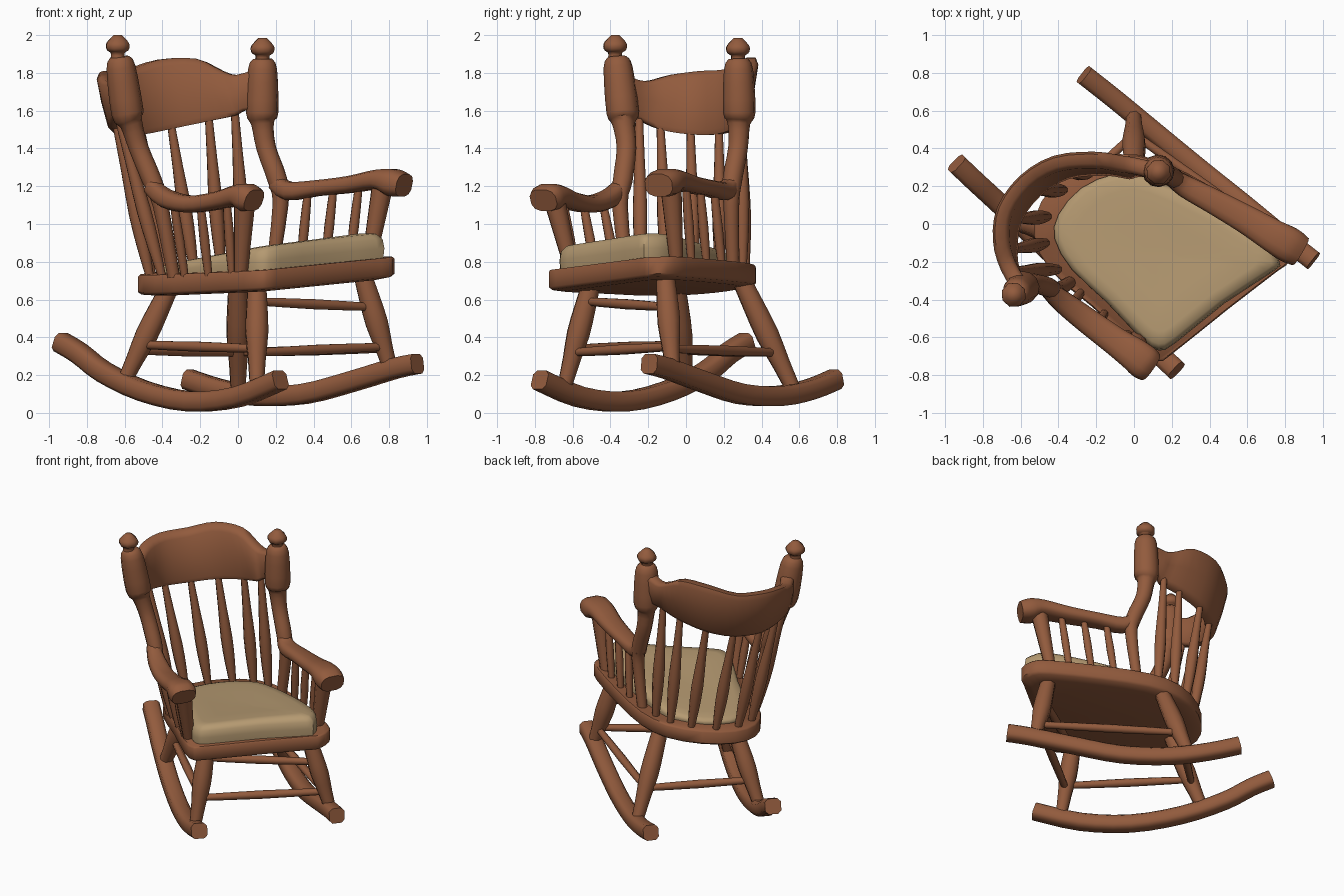
import bpy, bmesh, math
from mathutils import Vector

def material(name, col):
    m = bpy.data.materials.new(name)
    m.diffuse_color = (*col, 1)
    return m

WOOD = material("warm brown wood", (0.29, 0.105, 0.047))
CLOTH = material("tan cushion cloth", (0.46, 0.32, 0.165))
FORWARD = Vector((0.755, -0.656, 0))      # the chair stands turned on the grid

def finish(bm, name, mat, angle=50):
    bmesh.ops.recalc_face_normals(bm, faces=bm.faces[:])
    me = bpy.data.meshes.new(name)
    bm.to_mesh(me)
    bm.free()
    ob = bpy.data.objects.new(name, me)
    bpy.context.collection.objects.link(ob)
    me.materials.append(mat)
    bpy.ops.object.select_all(action='DESELECT')
    ob.select_set(True)
    bpy.context.view_layer.objects.active = ob
    bpy.ops.object.shade_smooth_by_angle(angle=math.radians(angle))
    return ob

def spline(pts, steps, closed=False):
    """Catmull-Rom through points of any dimension."""
    n, out = len(pts), []
    get = lambda i: Vector(pts[i % n] if closed else pts[max(0, min(n - 1, i))])
    for i in range(n if closed else n - 1):
        a, b, c, d = (get(i + k) for k in (-1, 0, 1, 2))
        for s in range(steps):
            t = s / steps
            out.append(0.5 * (2 * b + (c - a) * t + (2 * a - 5 * b + 4 * c - d) * t * t
                              + (3 * b - a - 3 * c + d) * t ** 3))
    if not closed:
        out.append(get(n - 1))
    return out

def skin(bm, rings):
    loops = [[bm.verts.new(v) for v in r] for r in rings]
    n = len(loops[0])
    for a, b in zip(loops, loops[1:]):
        for i in range(n):
            bm.faces.new((a[i], a[(i + 1) % n], b[(i + 1) % n], b[i]))
    bm.faces.new(loops[0][::-1])
    bm.faces.new(loops[-1])

def tube(name, pts, steps=3, sides=12, power=1.0, ref=Vector((0, 0, 1))):
    """Sweep along points (x, y, z, half width, half height)."""
    path = spline(pts, steps)
    rings = []
    for i, p in enumerate(path):
        step = path[min(i + 1, len(path) - 1)] - path[max(i - 1, 0)]
        t = Vector(step[:3]).normalized()
        side = t.cross(ref).normalized()
        up = side.cross(t)
        ring = []
        for k in range(sides):
            a = 2 * math.pi * (k + 0.5) / sides
            c, s = (math.copysign(abs(f(a)) ** power, f(a)) for f in (math.cos, math.sin))
            ring.append(Vector(p[:3]) + side * c * p[3] + up * s * p[4])
        rings.append(ring)
    bm = bmesh.new()
    skin(bm, rings)
    return finish(bm, name, WOOD)

def rod(name, a, b, profile):
    """Turned rod from a to b; profile is (fraction, radius) pairs."""
    a, b = Vector(a), Vector(b)
    upright = abs((b - a).normalized().z) > 0.6
    return tube(name, [(*a.lerp(b, t), r * 1.06, r * 1.06) for t, r in profile], 2, 8,
                ref=FORWARD if upright else Vector((0, 0, 1)))

def seat_z(x, y):
    return 0.721 + 0.074 * x + 0.035 * y

# Rockers
tube("left_rocker", [(x, y, z, 0.058, 0.055) for x, y, z in (
    (-0.94, 0.32, 0.375), (-0.84, 0.225, 0.315), (-0.71, 0.105, 0.215), (-0.5, -0.095, 0.115),
    (-0.25, -0.33, 0.06), (0, -0.565, 0.085), (0.225, -0.775, 0.175))], sides=8, power=0.6)
tube("right_rocker", [(x, y, z, 0.056, 0.055) for x, y, z in (
    (-0.265, 0.79, 0.178), (-0.1, 0.66, 0.125), (0.1, 0.495, 0.09), (0.35, 0.29, 0.1),
    (0.6, 0.09, 0.165), (0.83, -0.1, 0.235), (0.95, -0.195, 0.26))], sides=8, power=0.6)

# Legs: (top, foot)
LEGS = {"left_front": ((0.1, -0.5, 0.69), (0.1, -0.64, 0.15)),
        "right_front": ((0.66, -0.11, 0.73), (0.81, -0.07, 0.22)),
        "left_back": ((-0.36, -0.05, 0.67), (-0.61, 0.0, 0.15)),
        "right_back": ((0.0, 0.29, 0.71), (0.0, 0.575, 0.11))}
for n, (a, b) in LEGS.items():
    rod(n + "_leg", a, b, ((0, 0.048), (0.25, 0.056), (0.5, 0.06), (0.75, 0.047), (1, 0.038)))

# Stretchers, placed by height on the legs
def on_leg(n, z):
    a, b = map(Vector, LEGS[n])
    return a.lerp(b, (a.z - z) / (a.z - b.z))

BAR = ((0, 0.021), (0.5, 0.027), (1, 0.021))
for n, l1, z1, l2, z2 in (("front_low", "left_front", 0.32, "right_front", 0.35),
                          ("front_high", "left_front", 0.59, "right_front", 0.56),
                          ("back", "left_back", 0.33, "right_back", 0.32),
                          ("left", "left_back", 0.36, "left_front", 0.34),
                          ("right", "right_back", 0.32, "right_front", 0.34)):
    rod(n + "_stretcher", on_leg(l1, z1), on_leg(l2, z2), BAR)

# Seat board
outline = spline([(0.82, -0.2), (0.82, -0.1), (0.74, -0.01), (0.44, 0.18), (0.14, 0.335), (-0.1, 0.37),
                  (-0.33, 0.28), (-0.49, 0.12), (-0.53, -0.06), (-0.44, -0.25), (-0.22, -0.44),
                  (0.03, -0.67), (0.13, -0.725), (0.2, -0.69), (0.5, -0.45), (0.76, -0.25)], 2, True)

def ring(pts, scale, height):
    c = Vector((0.14, -0.17))
    out = []
    for p in pts:
        q = c + (p - c) * scale
        out.append(Vector((q.x, q.y, seat_z(q.x, q.y) + height(q))))
    return out

bm = bmesh.new()
skin(bm, [ring(outline, s, lambda q, h=h: h) for s, h in
          ((0.86, -0.065), (0.97, -0.055), (1, -0.04), (1, 0.04), (0.985, 0.05))])
finish(bm, "seat", WOOD)

# Cushion, thick at the front and thin at the back
pad = spline([(0.77, -0.2), (0.705, -0.085), (0.42, 0.09), (0.07, 0.25), (-0.1, 0.265), (-0.28, 0.19),
              (-0.4, 0.05), (-0.42, -0.08), (-0.33, -0.24), (-0.15, -0.41), (0.04, -0.61),
              (0.13, -0.67), (0.22, -0.63), (0.48, -0.42), (0.74, -0.25)], 2, True)

def puff(k):
    def h(q):
        f = q.x * FORWARD.x + q.y * FORWARD.y + 0.38
        return 0.045 + k * (0.035 + 0.105 * max(0, min(1, f)))
    return h

bm = bmesh.new()
skin(bm, [ring(pad, s, puff(k)) for s, k in
          ((0.99, 0), (1, 0.4), (0.985, 0.75), (0.93, 0.97), (0.8, 1.02), (0.5, 1), (0.15, 0.95))])
finish(bm, "cushion", CLOTH, 60)

# Back posts with thick upper blocks, then finials
tube("left_post", [(-0.34, -0.31, 0.72, 0.033, 0.033), (-0.41, -0.35, 1.1, 0.042, 0.042),
                   (-0.455, -0.335, 1.23, 0.052, 0.052), (-0.525, -0.315, 1.4, 0.052, 0.052),
                   (-0.565, -0.33, 1.53, 0.06, 0.06), (-0.585, -0.335, 1.59, 0.086, 0.086),
                   (-0.62, -0.36, 1.83, 0.077, 0.077), (-0.627, -0.365, 1.885, 0.05, 0.05)],
     ref=FORWARD)
tube("right_post", [(0.18, 0.25, 0.75, 0.033, 0.033), (0.225, 0.24, 1.1, 0.042, 0.042),
                    (0.21, 0.245, 1.23, 0.052, 0.052), (0.15, 0.275, 1.4, 0.052, 0.052),
                    (0.13, 0.28, 1.53, 0.06, 0.06), (0.128, 0.282, 1.59, 0.086, 0.086),
                    (0.13, 0.278, 1.82, 0.077, 0.077), (0.13, 0.277, 1.875, 0.05, 0.05)],
     ref=FORWARD)
for n, x, y, z in (("left", -0.637, -0.375, 1.88), ("right", 0.13, 0.275, 1.865)):
    rod(n + "_finial", (x, y, z), (x, y, z + 0.12),
        ((0, 0.037), (0.22, 0.037), (0.32, 0.055), (0.5, 0.063), (0.7, 0.056), (1, 0.022)))

# Crest rail: (x, y, top, bottom), leaning backward
crest = spline([(-0.6, -0.335, 1.79, 1.59), (-0.67, -0.22, 1.755, 1.55), (-0.71, -0.08, 1.79, 1.5),
                (-0.69, 0.08, 1.81, 1.475), (-0.58, 0.23, 1.82, 1.475), (-0.42, 0.325, 1.87, 1.505),
                (-0.22, 0.345, 1.875, 1.545), (-0.08, 0.325, 1.81, 1.575), (0, 0.31, 1.79, 1.6),
                (0.12, 0.28, 1.83, 1.61)], 3)
rings = []
for i, p in enumerate(crest):
    t = crest[min(i + 1, len(crest) - 1)] - crest[max(i - 1, 0)]
    out = Vector((-t.y, t.x, 0)).normalized()
    lean = min(1, i / 6, (len(crest) - 1 - i) / 6) * 0.09
    section = ((0.02, 0), (0.04, 0.08), (0.047, 0.5), (0.044, 0.9), (0.025, 1),
               (-0.025, 1), (-0.044, 0.9), (-0.037, 0.5), (-0.035, 0.08), (-0.02, 0))
    rings.append([Vector((p[0], p[1], p[3] + (p[2] - p[3]) * v)) + out * u
                  + FORWARD * lean * (1 - v) for u, v in section])
bm = bmesh.new()
skin(bm, rings)
finish(bm, "crest_rail", WOOD, 60)

# Back spindles fanning from the seat edge to the crest
feet = ((-0.4, -0.24), (-0.465, -0.1), (-0.455, 0.04), (-0.37, 0.18), (-0.23, 0.27),
        (-0.09, 0.315), (0.04, 0.3))
for i, (x, y) in enumerate(feet):
    p = crest[(3, 6, 9, 12, 15, 18, 22)[i]]
    lean = min(1, (i + 1) / 2, (7 - i) / 2) * 0.085
    top = Vector((p[0], p[1], p[3] + 0.03)) + FORWARD * lean
    rod(f"back_spindle_{i + 1}", (x, y, seat_z(x, y) + 0.03), top,
        ((0, 0.021), (0.2, 0.033), (0.42, 0.038), (0.7, 0.028), (1, 0.02)))

# Arms, their front supports and thin spindles
ARMS = {"left": [(-0.46, -0.34, 1.2, 0.045, 0.045), (-0.38, -0.41, 1.135, 0.06, 0.05),
                 (-0.25, -0.51, 1.105, 0.07, 0.046), (-0.1, -0.62, 1.125, 0.078, 0.048),
                 (0.0, -0.69, 1.15, 0.09, 0.057), (0.05, -0.73, 1.14, 0.095, 0.075),
                 (0.085, -0.755, 1.125, 0.085, 0.062)],
        "right": [(0.2, 0.25, 1.22, 0.045, 0.045), (0.27, 0.2, 1.175, 0.06, 0.05),
                  (0.42, 0.12, 1.19, 0.068, 0.043), (0.6, 0.02, 1.21, 0.078, 0.046),
                  (0.74, -0.065, 1.235, 0.09, 0.053), (0.82, -0.11, 1.22, 0.097, 0.073),
                  (0.88, -0.145, 1.205, 0.085, 0.062)]}
for n, pts in ARMS.items():
    tube(n + "_arm", pts, power=0.75)
SUPPORT = ((0, 0.036), (0.5, 0.046), (1, 0.056))
rod("left_arm_support", (0.015, -0.6, 0.74), (0.035, -0.695, 1.12), SUPPORT)
rod("right_arm_support", (0.69, -0.05, 0.79), (0.765, -0.08, 1.2), SUPPORT)
STICKS = {"left": ((-0.28, -0.36), (-0.03, -0.58), (-0.34, -0.44, 1.11), (-0.06, -0.65, 1.12)),
          "right": ((0.33, 0.19), (0.59, 0.03), (0.37, 0.15, 1.17), (0.64, 0.0, 1.2))}
for n, (a, b, c, d) in STICKS.items():
    for i in range(3):
        q = Vector(a).lerp(Vector(b), i / 2)
        rod(f"{n}_arm_spindle_{i + 1}", (q.x, q.y, seat_z(q.x, q.y) + 0.02),
            Vector(c).lerp(Vector(d), i / 2), ((0, 0.02), (0.5, 0.026), (1, 0.02)))
